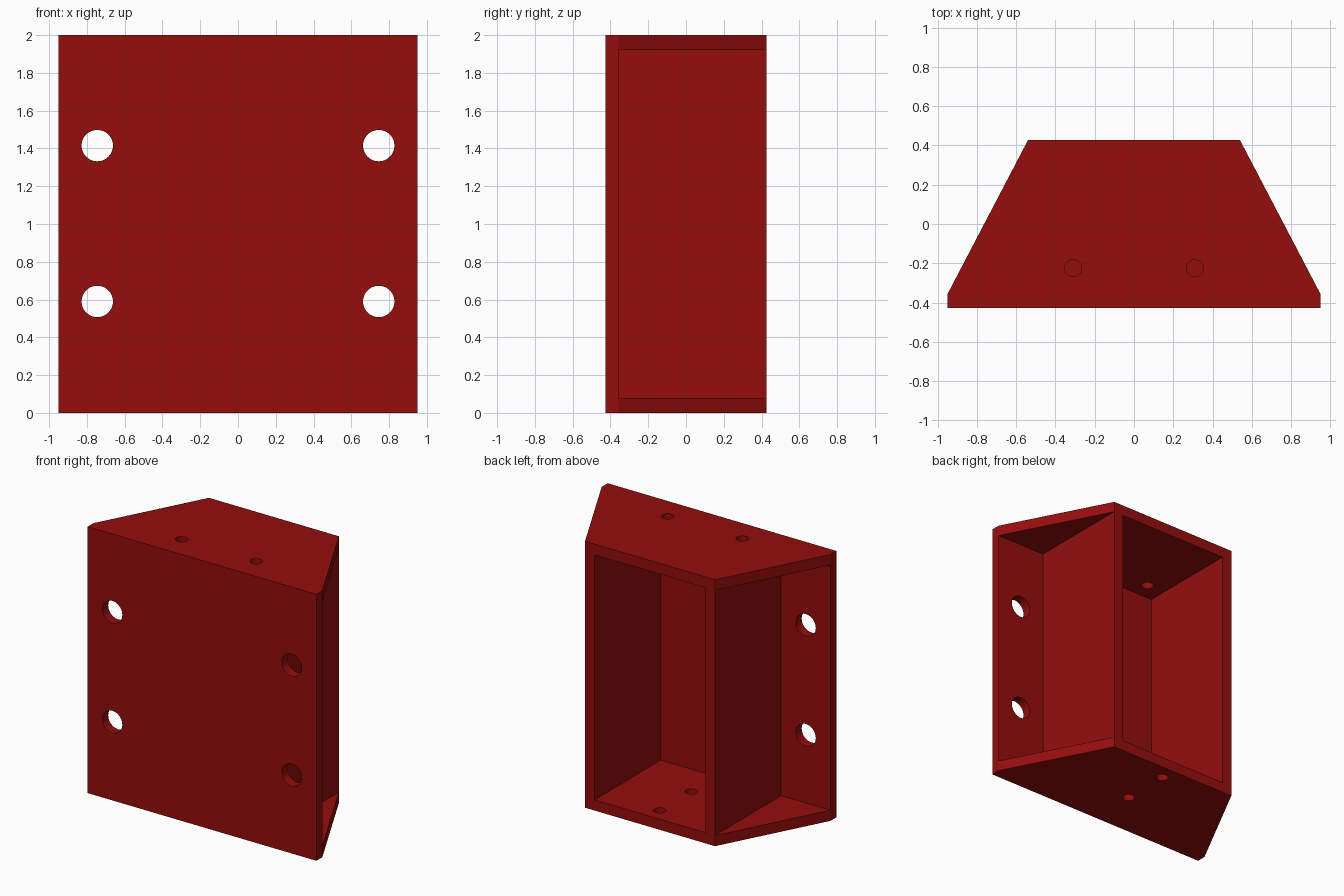
import bpy, bmesh
from math import cos, sin, pi

if "Cube" in bpy.data.objects:
    bpy.data.objects.remove(bpy.data.objects["Cube"])

FRONT, INNER, BACK = -0.427, -0.357, 0.427   # y of plate front, plate back, rear edge
HALF_W, HALF_B = 0.95, 0.54                  # half widths at front and back
T, H = 0.08, 2.0                             # wall thickness, height


def prism(name, pts, lo, hi, axis='Z'):
    """Extrude a closed 2D profile along Z, or along Y with points as (x, z)."""
    place = (lambda p, h: (p[0], p[1], h)) if axis == 'Z' else (lambda p, h: (p[0], h, p[1]))
    bm = bmesh.new()
    a = [bm.verts.new(place(p, lo)) for p in pts]
    b = [bm.verts.new(place(p, hi)) for p in pts]
    bm.faces.new(a)
    bm.faces.new(b)
    n = len(pts)
    for i in range(n):
        bm.faces.new((a[i], a[(i + 1) % n], b[(i + 1) % n], b[i]))
    bmesh.ops.recalc_face_normals(bm, faces=bm.faces)
    me = bpy.data.meshes.new(name)
    bm.to_mesh(me)
    bm.free()
    ob = bpy.data.objects.new(name, me)
    bpy.context.collection.objects.link(ob)
    return ob


def circle(x, y, r, n=48):
    return [(x + r * cos(2 * pi * i / n), y + r * sin(2 * pi * i / n)) for i in range(n)]


# Solid trapezoid body
body = prism("mounting_bracket", [
    (-HALF_W, FRONT), (HALF_W, FRONT), (HALF_W, INNER),
    (HALF_B, BACK), (-HALF_B, BACK), (-HALF_W, INNER)], 0, H)

cutters = []

# Central pocket, open at the back
w = HALF_B - T
cutters.append(prism("pocket_cutter", [(-w, INNER), (w, INNER), (w, 0.7), (-w, 0.7)], T, H - T))

for s in (-1, 1):
    # Side pocket, open along the slanted side
    cutters.append(prism("side_cutter", [
        (s * HALF_B, INNER), (s * 1.2, INNER), (s * 1.2, 0.7), (s * HALF_B, 0.7)], T, H - T))
    # Screw holes through the front plate
    for z in (0.59, 1.415):
        cutters.append(prism("screw_cutter", circle(s * 0.745, z, 0.083), -0.6, -0.2, 'Y'))
    # Small holes in the top plate
    cutters.append(prism("top_hole_cutter", circle(s * 0.31, -0.225, 0.043), 1.8, 2.2))

# Small holes in the bottom plate
for y in (-0.06, 0.31):
    cutters.append(prism("bottom_hole_cutter", circle(0, y, 0.043), -0.2, 0.2))

for c in cutters:
    c.hide_render = True
    c.hide_set(True)
    m = body.modifiers.new(c.name, 'BOOLEAN')
    m.operation = 'DIFFERENCE'
    m.solver = 'EXACT'
    m.object = c

# Red finish
mat = bpy.data.materials.new("red")
mat.diffuse_color = (0.30, 0.004, 0.004, 1)
mat.use_nodes = True
mat.node_tree.nodes["Principled BSDF"].inputs["Base Color"].default_value = mat.diffuse_color
body.data.materials.append(mat)
